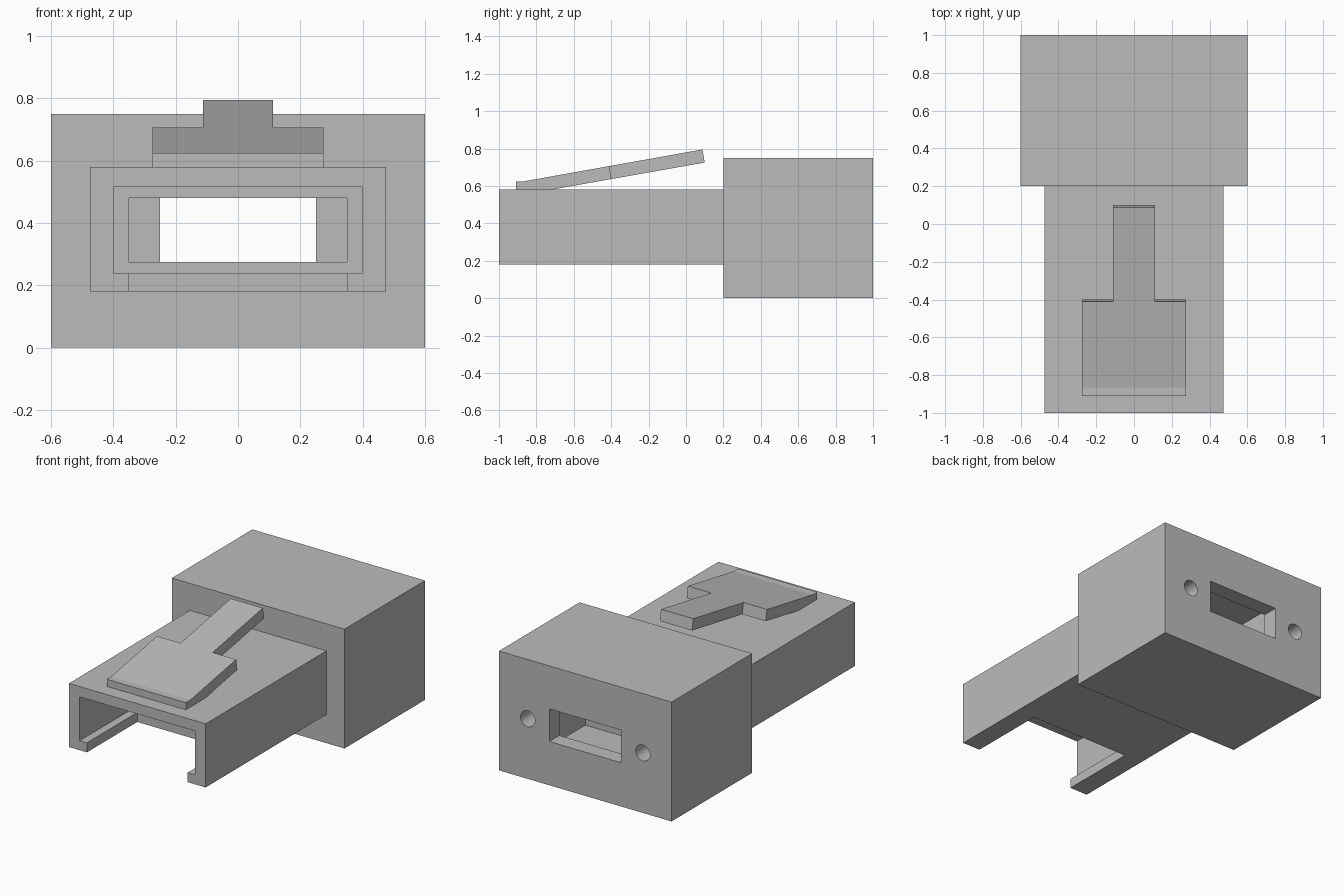
import bpy, bmesh, math
from mathutils import Matrix

cube = bpy.data.objects.get("Cube")
if cube:
    bpy.data.objects.remove(cube, do_unlink=True)

grey = bpy.data.materials.new("plain grey")
grey.use_nodes = True
grey.diffuse_color = (0.5, 0.5, 0.5, 1)
grey.node_tree.nodes["Principled BSDF"].inputs["Base Color"].default_value = (0.5, 0.5, 0.5, 1)


def finish(name, bm):
    bmesh.ops.recalc_face_normals(bm, faces=bm.faces)
    mesh = bpy.data.meshes.new(name)
    bm.to_mesh(mesh)
    bm.free()
    mesh.materials.append(grey)
    obj = bpy.data.objects.new(name, mesh)
    bpy.context.collection.objects.link(obj)
    return obj


def box(name, x, y, z):
    """Box from (low, high) ranges on each axis."""
    bm = bmesh.new()
    size = [b - a for a, b in (x, y, z)]
    mid = [(a + b) / 2 for a, b in (x, y, z)]
    bmesh.ops.create_cube(bm, size=1, matrix=Matrix.Translation(mid) @ Matrix.Diagonal((*size, 1)))
    return finish(name, bm)


def centred_box(name, half_width, y, z):
    return box(name, (-half_width, half_width), y, z)


def rod(name, x, z, radius, y):
    bm = bmesh.new()
    place = Matrix.Translation((x, sum(y) / 2, z)) @ Matrix.Rotation(math.pi / 2, 4, 'X')
    bmesh.ops.create_cone(bm, cap_ends=True, segments=32, radius1=radius, radius2=radius,
                          depth=y[1] - y[0], matrix=place)
    return finish(name, bm)


def combine(target, tool, operation):
    """Apply a boolean and remove the tool object."""
    tool.hide_render = True
    mod = target.modifiers.new(operation.lower(), 'BOOLEAN')
    mod.operation, mod.solver, mod.object = operation, 'EXACT', tool
    bpy.context.view_layer.update()
    result = bpy.data.meshes.new_from_object(target.evaluated_get(bpy.context.evaluated_depsgraph_get()))
    target.modifiers.clear()
    target.data = result
    bpy.data.objects.remove(tool, do_unlink=True)


# Housing block with the plug sleeve in front
body = centred_box("connector_body", 0.6, (0.2, 1), (0, 0.75))
combine(body, centred_box("sleeve", 0.475, (-1, 0.3), (0.18, 0.58)), 'UNION')

# Hollow interior: plug cavity, floor slot, neck, chamber and cable opening
opening = (0.275, 0.48)
combine(body, centred_box("plug_cavity", 0.4, (-1.1, 0.2), (0.24, 0.515)), 'DIFFERENCE')
combine(body, centred_box("floor_slot", 0.35, (-1.1, -0.5), (0.1, 0.3)), 'DIFFERENCE')
combine(body, centred_box("neck", 0.35, (0.1, 0.6), opening), 'DIFFERENCE')
combine(body, centred_box("chamber", 0.35, (0.5, 0.9), (0.16, 0.595)), 'DIFFERENCE')
combine(body, centred_box("cable_opening", 0.25, (0.8, 1.1), opening), 'DIFFERENCE')

# Screw holes beside the cable opening
for side in (-1, 1):
    combine(body, rod("screw_hole", side * 0.4, 0.3775, 0.05, (0.7, 1.1)), 'DIFFERENCE')

# Springy latch: side profile extruded across, then narrowed to a finger tab
profile = [(-0.91, 0.58), (-0.72, 0.58), (0.1, 0.725), (0.088, 0.795), (-0.865, 0.625), (-0.91, 0.625)]
bm = bmesh.new()
face = bm.faces.new([bm.verts.new((-0.275, y, z)) for y, z in profile])
across = bmesh.ops.extrude_face_region(bm, geom=[face])
bmesh.ops.translate(bm, vec=(0.55, 0, 0), verts=[v for v in across["geom"] if isinstance(v, bmesh.types.BMVert)])
latch = finish("latch", bm)
for side in (-1, 1):
    x = sorted((side * 0.1115, side * 0.4))
    notch = box("latch_notch", x, (0, 0.8), (-0.3, 0.3))
    notch.matrix_world = Matrix.Translation((0, -0.405, 0.67)) @ Matrix.Rotation(math.radians(10), 4, 'X')
    combine(latch, notch, 'DIFFERENCE')

# Smooth the round holes, keep the corners sharp
for obj in (body, latch):
    bpy.ops.object.select_all(action='DESELECT')
    obj.select_set(True)
    bpy.context.view_layer.objects.active = obj
    bpy.ops.object.shade_smooth_by_angle(angle=math.radians(30) if obj is body else math.radians(5))
